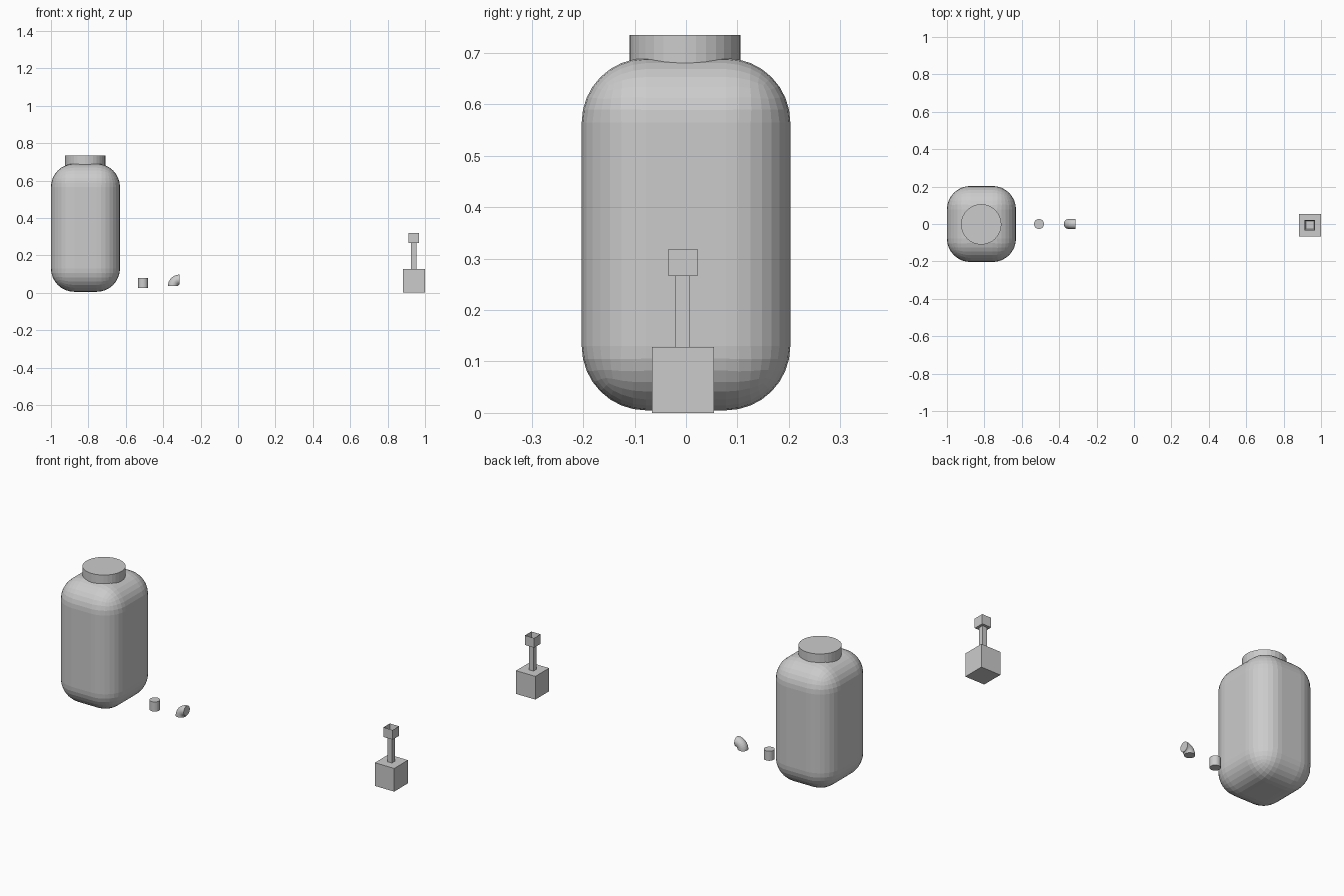
import bpy, bmesh
from math import sin, cos, pi

if "Cube" in bpy.data.objects:
    bpy.data.objects.remove(bpy.data.objects["Cube"])


def new_object(name, bm):
    bmesh.ops.recalc_face_normals(bm, faces=bm.faces[:])
    mesh = bpy.data.meshes.new(name)
    bm.to_mesh(mesh)
    bm.free()
    ob = bpy.data.objects.new(name, mesh)
    bpy.context.collection.objects.link(ob)
    return ob


def box_bm(lo, hi):
    bm = bmesh.new()
    bmesh.ops.create_cube(bm, size=1)
    for v in bm.verts:
        for i in range(3):
            v.co[i] = lo[i] if v.co[i] < 0 else hi[i]
    return bm


def cylinder(name, x, y, z0, z1, r, sides):
    bm = bmesh.new()
    bmesh.ops.create_cone(bm, cap_ends=True, segments=sides, radius1=r, radius2=r, depth=z1 - z0)
    bmesh.ops.translate(bm, verts=bm.verts, vec=(x, y, (z0 + z1) / 2))
    return new_object(name, bm)


# Rounded tank body
bm = box_bm((-1.0, -0.203, 0.005), (-0.631, 0.203, 0.69))
bmesh.ops.bevel(bm, geom=bm.edges[:], offset=0.125, offset_type='OFFSET',
                segments=8, profile=0.5, affect='EDGES', clamp_overlap=True)
new_object("tank_body", bm)

# Tank cap and loose pipe stub
cylinder("tank_cap", -0.817, -0.002, 0.63, 0.735, 0.108, 32)
cylinder("pipe_stub", -0.508, 0, 0.026, 0.079, 0.027, 32)

# Quarter-turn elbow, opening downwards and towards +x
bm = bmesh.new()
sides, steps, bend, r = 32, 8, 0.035, 0.027
rings = []
for i in range(steps + 1):
    a = pi - i * pi / 2 / steps
    ring = []
    for j in range(sides):
        t = 2 * pi * j / sides
        d = bend + r * cos(t)
        ring.append(bm.verts.new((-0.313 + d * cos(a), r * sin(t), 0.035 + d * sin(a))))
    rings.append(ring)
for a, b in zip(rings, rings[1:]):
    for j in range(sides):
        k = (j + 1) % sides
        bm.faces.new((a[j], a[k], b[k], b[j]))
bm.faces.new(rings[0])
bm.faces.new(rings[-1])
elbow = new_object("pipe_elbow", bm)

# Post: square base and stem
cx, cy = 0.94, -0.006
new_object("post_base", box_bm((0.882, cy - 0.06, 0), (1.0, cy + 0.06, 0.128)))
new_object("post_stem", box_bm((cx - 0.014, cy - 0.014, 0.128), (cx + 0.014, cy + 0.014, 0.27)))

# Open square cup on the stem
bm = box_bm((cx - 0.028, cy - 0.028, 0.266), (cx + 0.028, cy + 0.028, 0.319))
bm.faces.ensure_lookup_table()
bm.normal_update()
top = max(bm.faces, key=lambda f: f.calc_center_median().z)
bmesh.ops.inset_region(bm, faces=[top], thickness=0.009)
bmesh.ops.translate(bm, verts=top.verts[:], vec=(0, 0, -0.043))
new_object("post_cup", bm)
